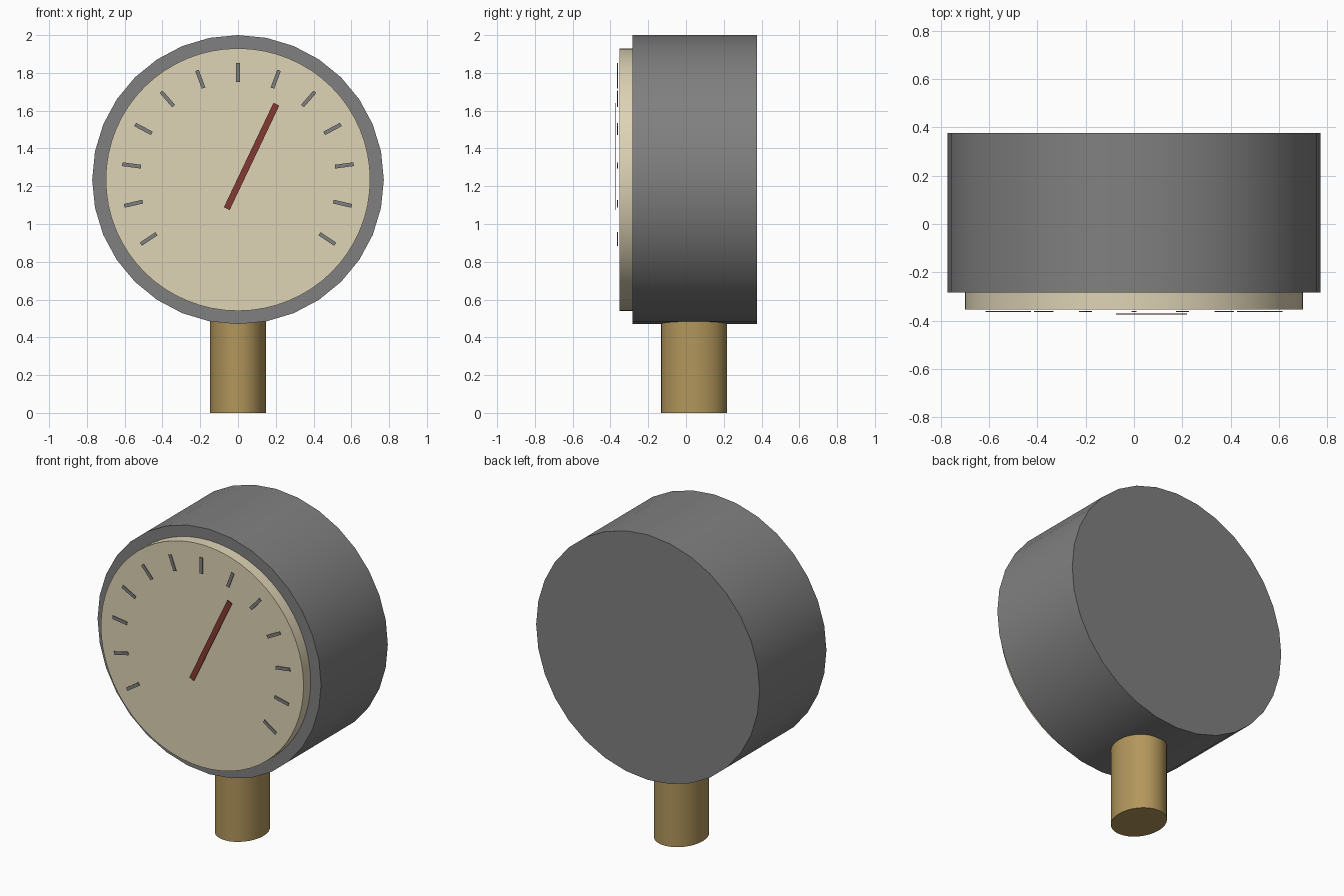
import bpy
import math

cube = bpy.data.objects.get("Cube")
if cube:
    bpy.data.objects.remove(cube, do_unlink=True)

CENTRE_Z = 1.235


def srgb(r, g, b):
    linear = [((c / 255 + 0.055) / 1.055) ** 2.4 for c in (r, g, b)]
    return (*linear, 1.0)


def material(name, colour):
    mat = bpy.data.materials.new(name)
    mat.use_nodes = True
    mat.diffuse_color = colour
    mat.node_tree.nodes["Principled BSDF"].inputs["Base Color"].default_value = colour
    return mat


grey = material("dark grey", srgb(128, 128, 128))
cream = material("cream", srgb(222, 211, 181))
brass = material("brass", srgb(178, 150, 92))
red = material("dark red", srgb(132, 58, 52))


def finish(name, mat, scale=(1, 1, 1)):
    obj = bpy.context.object
    obj.name = name
    obj.scale = scale
    obj.data.materials.append(mat)
    return obj


def drum(name, mat, rx, rz, y0, y1, sides):
    """Cylinder lying along y, centred on the dial axis."""
    bpy.ops.mesh.primitive_cylinder_add(
        vertices=sides, radius=1, depth=y1 - y0,
        location=(0, (y0 + y1) / 2, CENTRE_Z), rotation=(math.pi / 2, 0, 0))
    finish(name, mat, (rx, rz, 1))
    bpy.ops.object.shade_smooth_by_angle(angle=math.radians(30))


def bar(name, mat, x, y, z, width, length, angle):
    """Thin plate on the dial, turned clockwise from upright."""
    bpy.ops.mesh.primitive_cube_add(size=1, location=(x, y, z), rotation=(0, angle, 0))
    finish(name, mat, (width, 0.004, length))


# Case and raised dial
drum("case", grey, 0.772, 0.765, -0.283, 0.376, 32)
drum("dial", cream, 0.70, 0.695, -0.353, -0.27, 64)

# Connection stem, slightly oval and set behind the middle
bpy.ops.mesh.primitive_cylinder_add(vertices=32, radius=1, depth=0.55,
                                    location=(0, 0.043, 0.275))
finish("stem", brass, (0.147, 0.175, 1))
bpy.ops.object.shade_smooth_by_angle(angle=math.radians(30))

# Scale marks fanned around the dial
for i in range(-6, 7):
    a = math.radians(20.6 * i)
    bar(f"scale_mark_{i + 7}", grey, 0.568 * math.sin(a), -0.362,
        CENTRE_Z + 0.568 * math.cos(a), 0.02, 0.1, a)

# Needle
bar("needle", red, 0.072, -0.372, 1.358, 0.034, 0.612, math.radians(25.4))
